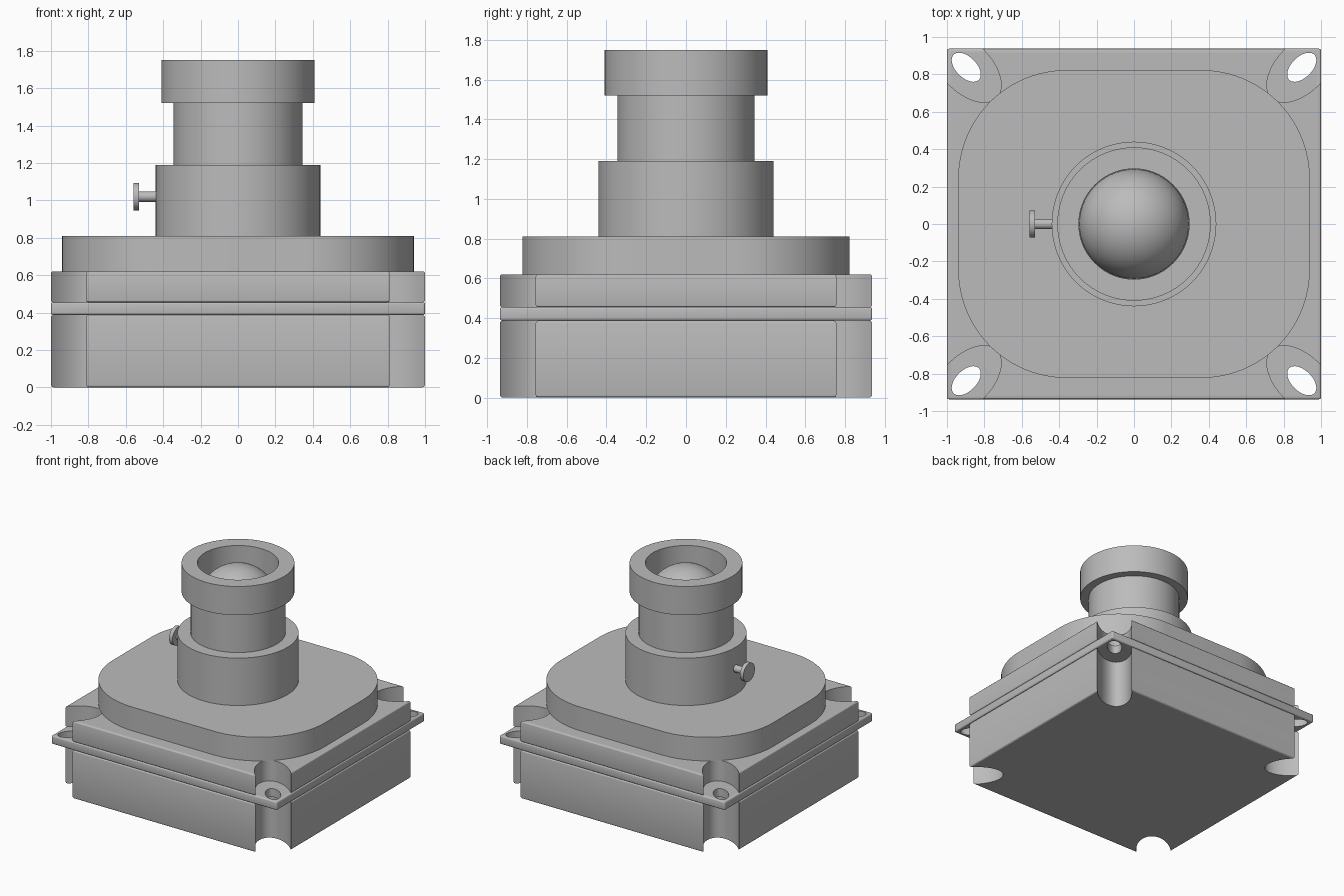
import bpy, bmesh, math
from mathutils import Matrix, Vector

if "Cube" in bpy.data.objects:
    bpy.data.objects.remove(bpy.data.objects["Cube"], do_unlink=True)

GREY = (0.5, 0.5, 0.5, 1)
grey = bpy.data.materials.new("neutral grey")
grey.use_nodes = True
grey.diffuse_color = GREY
grey.node_tree.nodes["Principled BSDF"].inputs["Base Color"].default_value = GREY

HX, HY = 1.0, 0.937          # half size of the base
CX, CY = 0.897, 0.838        # corner screw centres


def make(name, bm):
    bmesh.ops.recalc_face_normals(bm, faces=bm.faces)
    mesh = bpy.data.meshes.new(name)
    bm.to_mesh(mesh)
    bm.free()
    mesh.materials.append(grey)
    ob = bpy.data.objects.new(name, mesh)
    bpy.context.collection.objects.link(ob)
    return ob


def activate(ob):
    bpy.ops.object.select_all(action='DESELECT')
    ob.select_set(True)
    bpy.context.view_layer.objects.active = ob


def smooth(ob):
    activate(ob)
    bpy.ops.object.shade_smooth_by_angle(angle=math.radians(30))
    return ob


def prism(bm, outline, z0, z1):
    face = bm.faces.new([bm.verts.new((x, y, z0)) for x, y in outline])
    top = bmesh.ops.extrude_face_region(bm, geom=[face])["geom"]
    bmesh.ops.translate(bm, vec=(0, 0, z1 - z0),
                        verts=[v for v in top if isinstance(v, bmesh.types.BMVert)])


def corner_cutter(name, a, b):
    """Four elliptical prisms whose long axes lie along the diagonals."""
    bm = bmesh.new()
    for sx in (-1, 1):
        for sy in (-1, 1):
            pts = []
            for i in range(64):
                t = math.tau * i / 64
                u, v = a * math.cos(t), b * math.sin(t)
                pts.append((sx * (CX + (u - v) * math.sqrt(0.5)),
                            sy * (CY + (u + v) * math.sqrt(0.5))))
            prism(bm, pts, -0.5, 1.5)
    ob = make(name, bm)
    ob.hide_render = True
    return ob


def block(name, z0, z1, bevel, cutter):
    """Softened slab with the cutter removed from its corners."""
    bm = bmesh.new()
    prism(bm, [(-HX, -HY), (HX, -HY), (HX, HY), (-HX, HY)], z0, z1)
    bmesh.ops.bevel(bm, geom=bm.edges[:], offset=bevel, segments=3,
                    profile=0.5, affect='EDGES')
    ob = make(name, bm)
    cut = ob.modifiers.new("corner cut", 'BOOLEAN')
    cut.operation, cut.solver, cut.object = 'DIFFERENCE', 'EXACT', cutter
    activate(ob)
    bpy.ops.object.modifier_apply(modifier=cut.name)
    return smooth(ob)


def lathe(name, profile, matrix=None, steps=96):
    bm = bmesh.new()
    verts = [bm.verts.new((r, 0, z)) for r, z in profile]
    edges = [bm.edges.new(pair) for pair in zip(verts, verts[1:])]
    bmesh.ops.spin(bm, geom=verts + edges, cent=(0, 0, 0), axis=(0, 0, 1),
                   angle=math.tau, steps=steps)
    bmesh.ops.remove_doubles(bm, verts=bm.verts, dist=0.0001)
    if matrix:
        bm.transform(matrix)
    return smooth(make(name, bm))


# Base slabs: notched housing halves around a full flange with screw holes
notch = corner_cutter("notch_cutter", 0.23, 0.131)
holes = corner_cutter("screw_hole_cutter", 0.095, 0.055)
block("lower_housing", 0, 0.388, 0.015, notch)
block("flange", 0.388, 0.455, 0.01, holes)
block("upper_housing", 0.455, 0.62, 0.012, notch)
for cutter in (notch, holes):
    bpy.data.objects.remove(cutter, do_unlink=True)

# Raised plate with large rounded corners
PX, PY, R = 0.94, 0.823, 0.58
outline = []
for k, (sx, sy) in enumerate([(1, 1), (-1, 1), (-1, -1), (1, -1)]):
    for i in range(25):
        t = math.pi / 2 * (k + i / 24)
        outline.append((sx * (PX - R) + R * math.cos(t),
                        sy * (PY - R) + R * math.sin(t)))
bm = bmesh.new()
prism(bm, outline, 0.62, 0.81)
smooth(make("raised_plate", bm))

# Stepped barrel with an open front collar
lathe("lens_barrel", [(0, 0.81), (0.44, 0.81), (0.44, 1.19), (0.345, 1.19),
                      (0.345, 1.52), (0.41, 1.52), (0.41, 1.75),
                      (0.295, 1.75), (0.295, 1.43), (0, 1.43)])

# Domed lens inside the collar
dome = [(0.293 * math.cos(a), 1.43 + 0.293 * math.sin(a))
        for a in (math.pi / 2 * i / 20 for i in range(21))]
lathe("lens_dome", dome)

# Locking screw on the right side of the barrel
sideways = Matrix.Translation(Vector((0, 0, 1.02))) @ Matrix.Rotation(-math.pi / 2, 4, 'Y')
lathe("locking_screw", [(0, 0.42), (0.028, 0.42), (0.028, 0.53), (0.073, 0.53),
                        (0.073, 0.56), (0, 0.56)], sideways, 40)
